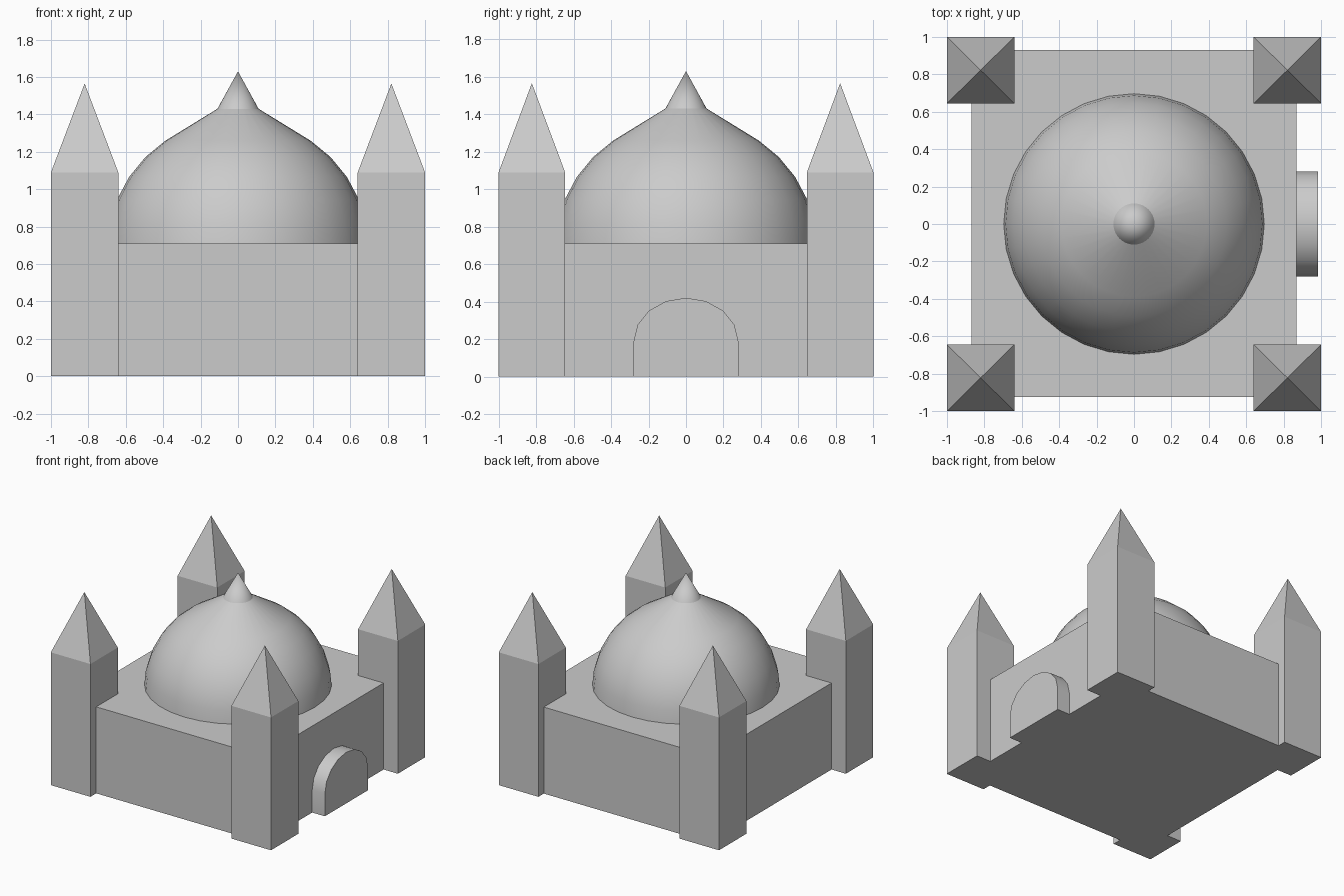
import bpy, bmesh
from math import cos, sin, pi, radians

cube = bpy.data.objects.get("Cube")
if cube:
    bpy.data.objects.remove(cube, do_unlink=True)

stone = bpy.data.materials.new("pale_grey_stone")
stone.use_nodes = True
GREY = (0.6, 0.6, 0.6, 1)
stone.diffuse_color = GREY
stone.node_tree.nodes["Principled BSDF"].inputs["Base Color"].default_value = GREY


def finish(name, bm, smooth=None):
    """Turn a bmesh into a named object, optionally smoothed below an angle."""
    bmesh.ops.recalc_face_normals(bm, faces=bm.faces)
    mesh = bpy.data.meshes.new(name)
    bm.to_mesh(mesh)
    bm.free()
    mesh.materials.append(stone)
    obj = bpy.data.objects.new(name, mesh)
    bpy.context.collection.objects.link(obj)
    if smooth:
        bpy.ops.object.select_all(action='DESELECT')
        obj.select_set(True)
        bpy.context.view_layer.objects.active = obj
        bpy.ops.object.shade_smooth_by_angle(angle=radians(smooth))
    return obj


def prism(bm, outline, offset):
    """Extrude a closed outline of 3D points by an offset vector."""
    face = bm.faces.new([bm.verts.new(p) for p in outline])
    result = bmesh.ops.extrude_face_region(bm, geom=[face], use_keep_orig=True)
    top = [v for v in result["geom"] if isinstance(v, bmesh.types.BMVert)]
    bmesh.ops.translate(bm, verts=top, vec=offset)
    return top


def rectangle(x0, x1, y0, y1):
    return [(x0, y0, 0), (x1, y0, 0), (x1, y1, 0), (x0, y1, 0)]


# Main hall
bm = bmesh.new()
prism(bm, rectangle(-0.87, 0.87, -0.925, 0.93), (0, 0, 0.71))
finish("main_hall", bm)

# Four corner towers with pyramid spires
for side, sx in (("right", -1), ("left", 1)):
    for end, sy in (("front", -1), ("back", 1)):
        bm = bmesh.new()
        xs = sorted((sx * 0.64, sx))
        ys = sorted((sy * 0.645, sy))
        top = prism(bm, rectangle(*xs, *ys), (0, 0, 1.09))
        roof = next(f for f in bm.faces if all(v in top for v in f.verts))
        apex = bmesh.ops.poke(bm, faces=[roof])["verts"][0]
        apex.co.z = 1.565
        finish(f"{end}_{side}_tower", bm)

# Dome: spherical lower rings, straight shoulder, pointed finial
SEGMENTS, RADIUS, CENTRE = 32, 0.70, 0.677
profile = [(RADIUS * cos(k * pi / 16), CENTRE + RADIUS * sin(k * pi / 16)) for k in range(6)]
profile.append((0.11, 1.43))
bm = bmesh.new()
rings = [[bm.verts.new((r * cos(2 * pi * i / SEGMENTS), r * sin(2 * pi * i / SEGMENTS), z))
          for i in range(SEGMENTS)] for r, z in profile]
tip = bm.verts.new((0, 0, 1.63))
bm.faces.new(rings[0])
for i in range(SEGMENTS):
    j = (i + 1) % SEGMENTS
    for low, high in zip(rings, rings[1:]):
        bm.faces.new((low[i], low[j], high[j], high[i]))
    bm.faces.new((rings[-1][i], rings[-1][j], tip))
finish("dome", bm, smooth=25)

# Arched doorway on the left wall
SPRING, RISE, HALF = 0.185, 0.235, 0.28
arch = [(0.85, HALF * cos(k * pi / 8), SPRING + RISE * sin(k * pi / 8)) for k in range(9)]
arch += [(0.85, -HALF, 0), (0.85, HALF, 0)]
bm = bmesh.new()
prism(bm, arch, (0.135, 0, 0))
finish("arched_doorway", bm, smooth=30)
